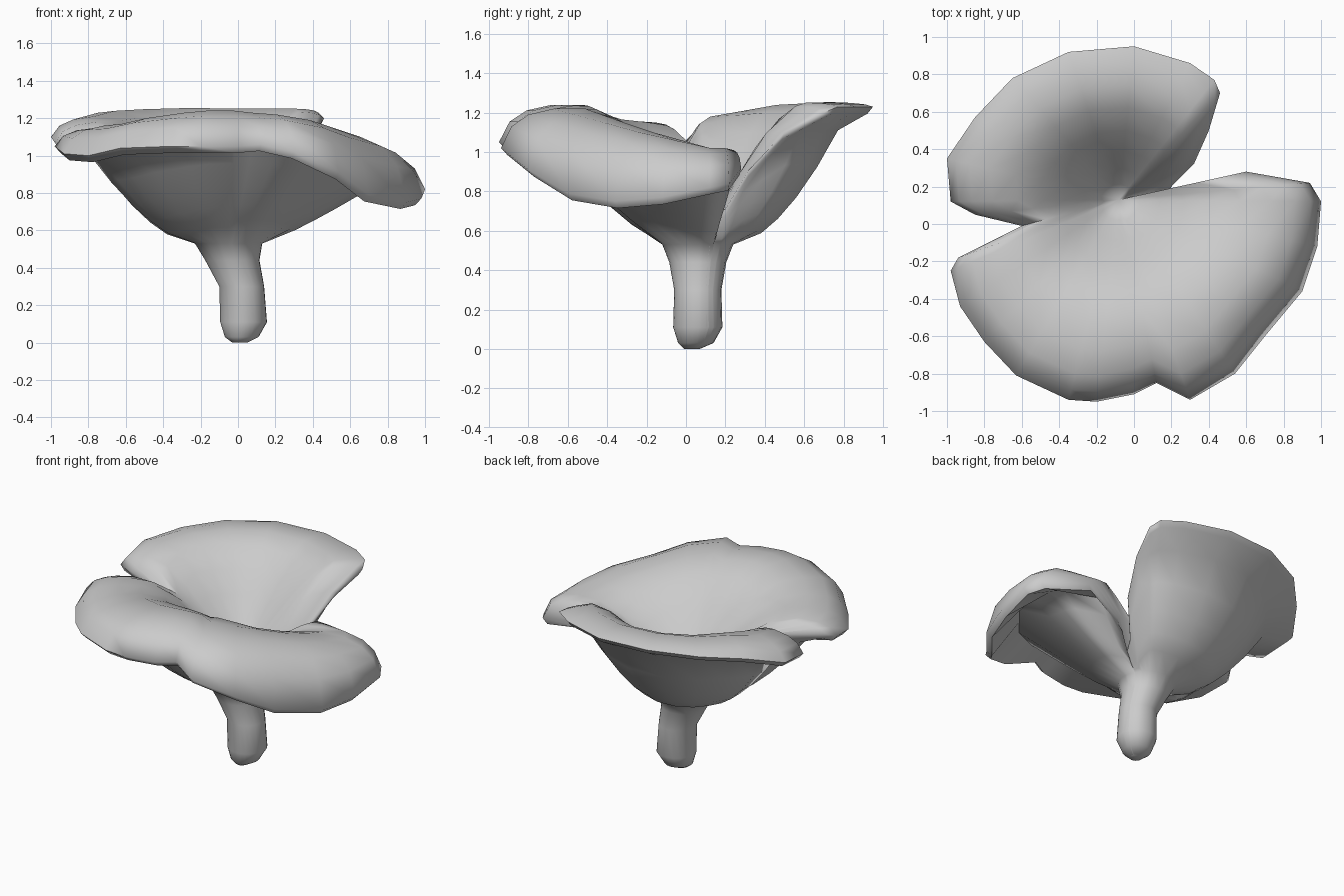
import bpy, bmesh, math
from mathutils import Vector

cube = bpy.data.objects.get("Cube")
if cube:
    bpy.data.objects.remove(cube, do_unlink=True)

# One flat grey for the whole mushroom
grey = bpy.data.materials.new("plain_grey")
grey.use_nodes = True
colour = (0.6, 0.6, 0.6, 1)
grey.diffuse_color = colour
grey.node_tree.nodes["Principled BSDF"].inputs["Base Color"].default_value = colour

# Cap outline, clockwise from the deep cleft: x, y, rim height, crest height
OUTLINE = [
    (.15, .11, .67, .7), (.3, .2, .82, 1.0), (.6, .28, .92, 1.04), (.94, .22, .84, 1.02),
    (1, .12, .82, 1.02), (.98, -.12, .77, 1.06), (.9, -.36, .75, 1.1), (.7, -.6, .79, 1.15),
    (.54, -.8, .91, 1.19), (.3, -.94, 1.02, 1.22), (.12, -.85, 1.06, 1.23),
    (0, -.91, 1.05, 1.24), (-.2, -.95, 1.05, 1.24), (-.35, -.94, 1.05, 1.23),
    (-.63, -.81, 1.04, 1.2), (-.8, -.63, 1.0, 1.17), (-.93, -.44, 1.01, 1.16),
    (-.98, -.25, 1.05, 1.15), (-.94, -.18, 1.08, 1.14), (-.6, -.01, 1.05, 1.15),
    (-.85, .05, 1.08, 1.16), (-.98, .12, 1.07, 1.18), (-1, .35, 1.1, 1.21),
    (-.85, .57, 1.17, 1.24), (-.65, .78, 1.21, 1.25), (-.35, .92, 1.23, 1.26),
    (0, .95, 1.23, 1.26), (.3, .86, 1.23, 1.26), (.43, .77, 1.23, 1.26),
    (.46, .7, 1.2, 1.25), (.4, .5, 1.1, 1.18), (.32, .32, .91, 1.02), (.2, .2, .71, .76),
]
# Stem rings: height, centre x, centre y, radius
STEM = [(0, .01, .03, .04), (.03, .02, .05, .09), (.11, .03, .06, .125),
        (.3, .02, .06, .12), (.44, -.03, .06, .145), (.53, -.05, .06, .18)]
HOLLOW = Vector((-.08, .13, .67))
STEPS = (.1, .2, .32, .45, .6, .75)


def column(x, y, rim, crest):
    """One strip of points from stem base, under the cap, over the rim, into the hollow."""
    angle = math.atan2(y - .07, x - .04)
    direction = Vector((math.cos(angle), math.sin(angle), 0))
    pts = [Vector((cx, cy, z)) + direction * r for z, cx, cy, r in STEM]
    edge = Vector((x, y, rim))
    neck = pts[-1]
    reach = (edge - HOLLOW).xy.length

    def at(start, t, z):
        p = start.lerp(edge, t)
        p.z = z
        return p

    def top(t):
        rise = math.sin(math.pi / 2 * min(1, t * reach / .68)) ** 1.25
        return HOLLOW.z + (crest - HOLLOW.z) * rise

    # Underside: straighter towards the front, bowl-shaped towards the back
    ridge = top(.75)
    low = max(neck.z + .03, ridge - .05 - .1 * min(1, reach / .9))
    power = 1.45 - .4 * direction.dot(Vector((.7, -.7, 0)))
    pts += [at(neck, t, neck.z + (low - neck.z) * (t / .75) ** power) for t in STEPS[1:]]
    # Rolled rim, then the dish down to the hollow
    pts += [at(neck, .96, rim - .035), edge]
    pts += [at(HOLLOW, t, rim + (ridge - rim) * f) for t, f in ((.95, .55), (.87, .85))]
    pts += [at(HOLLOW, t, top(t)) for t in reversed(STEPS)]
    return pts


# Stem and cap lofted as one continuous skin
bm = bmesh.new()
cols = [[bm.verts.new(p) for p in column(*row)] for row in OUTLINE]
for a, b in zip(cols, cols[1:] + cols[:1]):
    for i in range(len(a) - 1):
        bm.faces.new((a[i], a[i + 1], b[i + 1], b[i]))
bm.faces.new([c[0] for c in cols])
centre = bm.verts.new(HOLLOW)
for a, b in zip(cols, cols[1:] + cols[:1]):
    bm.faces.new((a[-1], centre, b[-1]))
bmesh.ops.recalc_face_normals(bm, faces=bm.faces)

mesh = bpy.data.meshes.new("mushroom")
bm.to_mesh(mesh)
bm.free()
mesh.materials.append(grey)
mushroom = bpy.data.objects.new("mushroom_stem_and_cap", mesh)
bpy.context.collection.objects.link(mushroom)
bpy.context.view_layer.objects.active = mushroom
mushroom.select_set(True)
bpy.ops.object.shade_smooth_by_angle(angle=math.radians(70))
